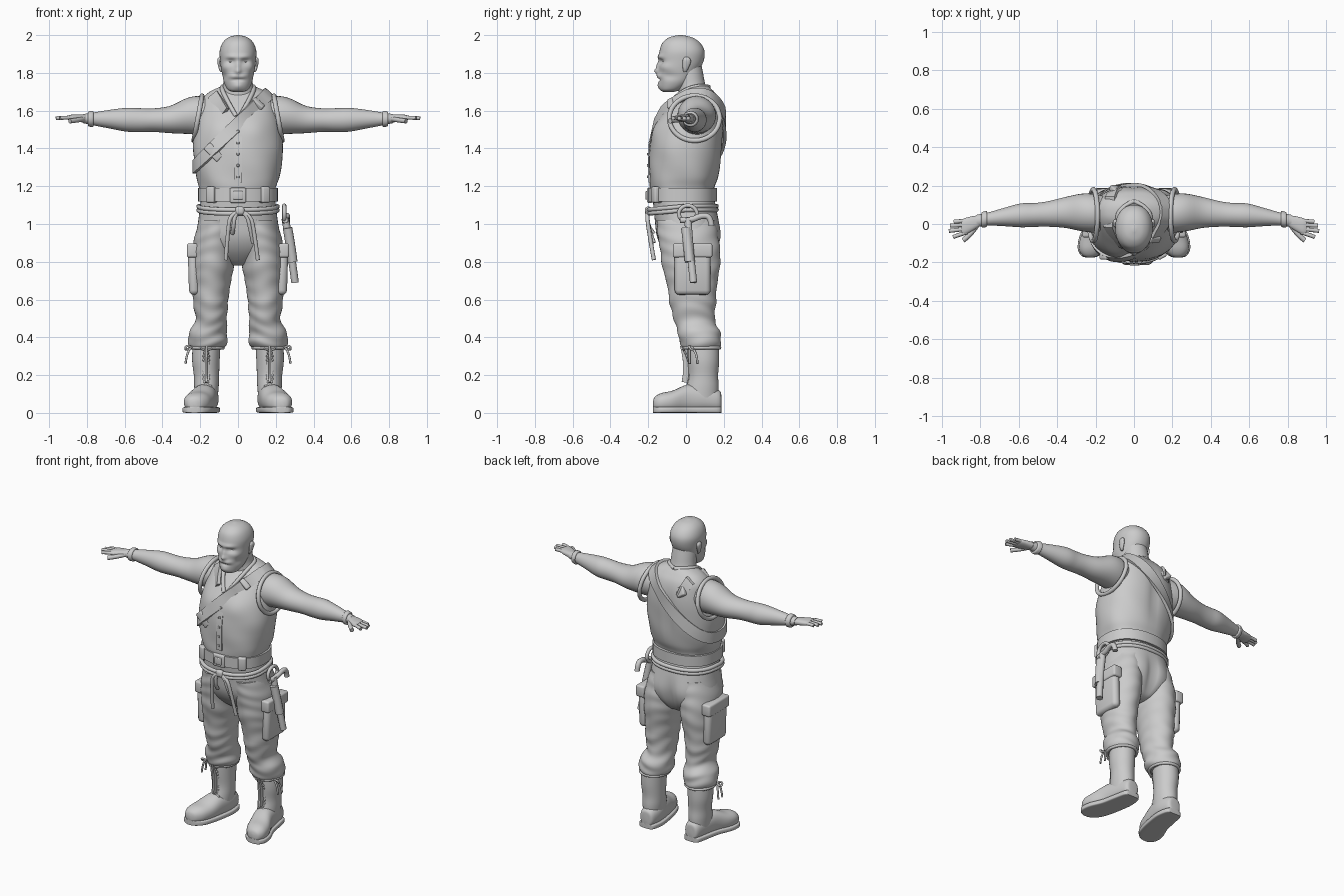
import bpy, bmesh, math
from mathutils import Vector

if "Cube" in bpy.data.objects:
    bpy.data.objects.remove(bpy.data.objects["Cube"])

grey = bpy.data.materials.new("plain_grey")
grey.use_nodes = True
grey.diffuse_color = (.6, .6, .6, 1)
grey.node_tree.nodes["Principled BSDF"].inputs["Base Color"].default_value = (.6, .6, .6, 1)
SIDES = (("left", 1), ("right", -1))


def finish(name, bm):
    bmesh.ops.recalc_face_normals(bm, faces=bm.faces)
    mesh = bpy.data.meshes.new(name)
    bm.to_mesh(mesh)
    bm.free()
    mesh.materials.append(grey)
    mesh.polygons.foreach_set("use_smooth", [True] * len(mesh.polygons))
    mesh.set_sharp_from_angle(angle=math.radians(40))
    obj = bpy.data.objects.new(name, mesh)
    bpy.context.collection.objects.link(obj)
    return obj


def smooth_rows(rows, steps):
    """Rows joined by a smooth spline."""
    rows = [Vector(r) for r in rows]
    out = []
    for i in range(len(rows) - 1):
        a, b, c, d = rows[max(i - 1, 0)], rows[i], rows[i + 1], rows[min(i + 2, len(rows) - 1)]
        for k in range(steps):
            t = k / steps
            out.append(b + (c - a) * t / 2 + (a * 2 - b * 5 + c * 4 - d) * t**2 / 2
                       + (b * 3 - a - c * 3 + d) * t**3 / 2)
    return out + [rows[-1]]


def oval(angle, power):
    c, s = math.cos(angle), math.sin(angle)
    return [math.copysign(abs(v) ** (2 / power), v) for v in (c, s)]


def grid(name, rings, closed=False):
    bm = bmesh.new()
    rings = [[bm.verts.new(p) for p in ring] for ring in rings]
    n = len(rings[0])
    for a, b in zip(rings, rings[1:] + rings[:1] if closed else rings[1:]):
        for i in range(n):
            bm.faces.new((a[i], a[(i + 1) % n], b[(i + 1) % n], b[i]))
    if not closed:
        bm.faces.new(rings[0])
        bm.faces.new(rings[-1])
    return finish(name, bm)


def loft(name, rows, axis="z", side=1, n=32, power=2.0, steps=4, fold=None):
    """Row: position on axis, two centre values, two radii."""
    rings = []
    for t, a, b, ra, rb in smooth_rows(rows, steps):
        ring = []
        for i in range(n):
            ang = math.tau * i / n
            u, v = oval(ang, power)
            k = 1 + (fold(t, ang) if fold else 0)
            p, q = a + u * ra * k, b + v * rb * k
            x, y, z = {"z": (p, q, t), "x": (t, p, q), "y": (p, t, q)}[axis]
            ring.append((x * side, y, z))
        rings.append(ring)
    return grid(name, rings)


def sculpt(obj, bumps):
    """Push the surface around a centre, on both sides."""
    for centre, radius, push in bumps:
        for s in ((1, -1) if centre[0] else (1,)):
            for v in obj.data.vertices:
                d = [(v.co[i] - centre[i] * (s if i == 0 else 1)) / radius[i] for i in range(3)]
                w = math.exp(-sum(e * e for e in d))
                v.co += Vector((push[0] * s, push[1], push[2])) * w


def tube(name, points, radius, side=1, closed=False):
    curve = bpy.data.curves.new(name, "CURVE")
    curve.dimensions = "3D"
    curve.bevel_depth, curve.bevel_resolution = radius, 3
    curve.use_fill_caps = True
    spline = curve.splines.new("NURBS")
    spline.points.add(len(points) - 1)
    for p, (x, y, z) in zip(spline.points, points):
        p.co = (x * side, y, z, 1)
    spline.use_cyclic_u, spline.use_endpoint_u, spline.order_u = closed, True, 3
    spline.resolution_u = 6
    curve.materials.append(grey)
    obj = bpy.data.objects.new(name, curve)
    bpy.context.collection.objects.link(obj)


def band(name, points, width, thick, closed=False):
    """Flat strap lying on the body."""
    points, rings = [Vector(p) for p in points], []
    for i, p in enumerate(points):
        nxt = points[(i + 1) % len(points)] if closed or i + 1 < len(points) else p
        along = (nxt - (points[i - 1] if closed or i else p)).normalized()
        out = Vector((p.x, p.y, 0 if p.z < 1.6 else (p.z - 1.6) * 2))
        out = (out - along * out.dot(along)).normalized()
        across = along.cross(out) * width / 2
        rings.append([p - across - out * thick, p + across - out * thick,
                      p + across + out * thick, p - across + out * thick])
    return grid(name, rings, closed)


def block(name, loc, size, bevel, turn=(0, 0, 0)):
    bm = bmesh.new()
    bmesh.ops.create_cube(bm, size=1)
    for v in bm.verts:
        v.co = Vector([v.co[i] * size[i] for i in range(3)])
    bmesh.ops.bevel(bm, geom=bm.edges[:], offset=bevel, segments=3, profile=.5, affect="EDGES")
    obj = finish(name, bm)
    obj.location, obj.rotation_euler = loc, turn


# Vest
VEST = [(1.16, 0, -.02, .195, .165), (1.2, 0, -.02, .205, .172), (1.25, 0, -.012, .22, .182),
        (1.33, 0, -.005, .232, .19), (1.42, 0, .003, .238, .19), (1.52, 0, .02, .225, .178),
        (1.6, 0, .04, .205, .152), (1.66, 0, .057, .188, .118), (1.7, 0, .062, .15, .085),
        (1.73, 0, .06, .085, .06)]
vest = loft("vest", VEST, n=64, power=2.3, steps=6,
            fold=lambda z, a: .012 * math.sin(5 * a + z * 25) * max(0, 1.5 - z) * 4)
sculpt(vest, [((.09, -.15, 1.5), (.08, .08, .07), (0, -.015, 0)),
              ((0, .2, 1.45), (.03, .1, .16), (0, -.012, 0))])
DENSE = smooth_rows(VEST, 12)


def vest_at(z):
    return min(DENSE, key=lambda r: abs(r[0] - z))


def on_vest(x, z, face=-1):
    _, _, cy, rx, ry = vest_at(z)
    return (x, cy + face * ry * max(0, 1 - abs(x / rx) ** 2.3) ** (1 / 2.3), z)


band("vest_placket", [on_vest(0, 1.22 + .04 * i) for i in range(10)], .04, .006)
for i in range(6):
    x, y, z = on_vest(0, 1.25 + .06 * i)
    block("vest_button", (x, y - .007, z), (.014, .01, .014), .003)
for word, s in SIDES:
    tube(word + "_collar", [on_vest(.01, 1.57), (.05, -.09, 1.64), (.085, -.01, 1.71),
                            (.085, .08, 1.735), (0, .12, 1.725)], .012, s)
    hole = []
    for i in range(20):
        c, d = oval(math.tau * i / 20, 2)
        hole.append((.212 - .022 * d, .045 + .135 * c, 1.56 + .12 * d))
    tube(word + "_armhole", hole, .013, s, True)

# Shoulder straps
loop = []
for i in range(48):
    c, d = oval(math.tau * i / 48, 2.3)
    z = 1.5
    for _ in range(60):
        z += .15 * (1.53 + vest_at(z)[3] * c - z)
    row = vest_at(z)
    loop.append((row[3] * c * 1.02, row[2] + row[4] * d * 1.03, z))
band("chest_strap", loop, .068, .009, True)
block("strap_buckle", on_vest(-.13, 1.38), (.1, .03, .05), .008, (0, math.radians(45), 0))
over = [on_vest(-.07 - .02 * i, 1.59 + .03 * i) for i in range(4)]
over += [on_vest(-.12 + .01 * i, 1.68 - .03 * i, 1) for i in range(4)]
band("short_strap", over, .06, .01)
block("left_strap_clip", on_vest(.1, 1.63), (.07, .035, .05), .008, (.6, .7, 0))
block("back_clip", on_vest(-.09, 1.62, 1), (.06, .03, .06), .008, (.5, .6, 0))

# Head and neck
loft("neck", [(1.6, 0, .04, .11, .1), (1.68, 0, .045, .1, .085), (1.73, 0, .03, .08, .075),
              (1.8, 0, .015, .075, .075), (1.85, 0, .01, .07, .07)])
head = loft("head", [(1.7, 0, -.09, .03, .03), (1.712, 0, -.08, .055, .055),
                     (1.75, 0, -.058, .075, .085), (1.8, 0, -.042, .086, .103),
                     (1.86, 0, -.026, .094, .118), (1.915, 0, -.021, .097, .119),
                     (1.96, 0, -.025, .081, .099), (1.988, 0, -.028, .05, .06),
                     (2, 0, -.03, .008, .01)], n=80, steps=7, power=2.15)
sculpt(head, [((.038, -.14, 1.86), (.024, .05, .014), (0, .016, 0)),
              ((.035, -.14, 1.885), (.035, .05, .012), (0, -.009, 0)),
              ((0, -.15, 1.835), (.012, .06, .03), (0, -.012, 0)),
              ((0, -.15, 1.808), (.018, .06, .014), (0, -.018, 0)),
              ((.025, -.15, 1.782), (.026, .05, .012), (0, -.011, 0)),
              ((0, -.15, 1.763), (.028, .05, .006), (0, .01, 0)),
              ((0, -.13, 1.73), (.03, .06, .02), (0, -.01, 0)),
              ((.062, -.1, 1.83), (.025, .04, .02), (.005, -.006, 0)),
              ((.07, -.08, 1.785), (.02, .04, .02), (-.007, 0, 0))])
for word, s in SIDES:
    loft(word + "_eye", [(1.85, .037, -.113, .002, .002), (1.858, .037, -.114, .012, .01),
                         (1.866, .037, -.113, .002, .002)], side=s, n=12)
    loft(word + "_ear", [(1.805, .088, -.005, .005, .008), (1.82, .093, -.003, .008, .014),
                         (1.85, .097, .003, .011, .021), (1.872, .098, .004, .011, .02),
                         (1.885, .095, .003, .004, .008)], side=s, n=16)

    # Arms and hands
    arm = loft(word + "_arm", [(.13, .05, 1.57, .09, .09), (.2, .055, 1.575, .1, .102),
                         (.27, .06, 1.572, .098, .095), (.36, .06, 1.553, .08, .072),
                         (.45, .052, 1.55, .066, .062), (.52, .047, 1.55, .062, .063),
                         (.59, .045, 1.552, .062, .063), (.68, .036, 1.555, .047, .049),
                         (.76, .026, 1.556, .034, .035), (.82, .016, 1.558, .032, .024)], "x", s)
    loft(word + "_wristband", [(.765, .026, 1.556, .036, .037), (.77, .026, 1.556, .042, .042),
                               (.79, .022, 1.556, .041, .04), (.795, .022, 1.556, .034, .034)],
         "x", s)
    loft(word + "_palm", [(.8, .018, 1.558, .028, .022), (.84, .003, 1.56, .038, .02),
                          (.88, -.012, 1.562, .043, .017), (.9, -.015, 1.562, .036, .012)],
         "x", s, power=2.5)
    for finger, y, tip in (("little", .017, (.938, .012)), ("ring", -.004, (.958, -.009)),
                           ("middle", -.024, (.964, -.036)), ("index", -.043, (.942, -.068))):
        tube(word + "_" + finger + "_finger", [(.87, y, 1.562), (.91, (y + tip[1]) / 2, 1.565),
                                               (tip[0], tip[1], 1.56)], .0105, s)
    tube(word + "_thumb", [(.82, -.01, 1.555), (.85, -.055, 1.55), (.89, -.085, 1.545)], .013, s)

    # Trouser legs with folds gathered at the cuff
    loft(word + "_trouser_leg",
         [(1.02, .11, 0, .095, .155), (.94, .12, .01, .108, .16), (.86, .128, .022, .113, .158),
          (.77, .133, .027, .11, .152), (.68, .14, .032, .1, .132), (.58, .145, .036, .092, .122),
          (.49, .142, .045, .083, .108), (.43, .158, .068, .1, .112), (.38, .16, .075, .104, .11),
          (.35, .163, .08, .092, .1), (.34, .165, .082, .07, .08)], side=s, n=48, steps=7,
         fold=lambda z, a: (.025 if z < .6 else .012) * math.sin(z * 75 + 2 * math.sin(a * 2 + z * 9)))
    tube(word + "_cuff_cord", [(.165 + .088 * math.cos(i), .083 + .097 * math.sin(i), .345)
                               for i in [math.tau * k / 16 for k in range(16)]], .009, s, True)
    tube(word + "_cord_loop", [(.25, .02, .35), (.275, .01, .36), (.28, .03, .33), (.25, .04, .345)],
         .006, s, True)
    for dy in (0, .04):
        tube(word + "_cord_end", [(.245, .02, .35), (.27, .02 + dy, .33), (.278, .02 + dy, .26)],
             .006, s)
    block(word + "_cargo_pocket", (.235 * s, .035, .745), (.055, .19, .24), .025, (0, .03 * s, 0))
    block(word + "_pocket_flap", (.24 * s, .035, .86), (.062, .21, .075), .012)

    # Boots
    loft(word + "_boot_shaft", [(.38, .165, .09, .074, .084), (.28, .17, .092, .073, .084),
                                (.2, .167, .092, .067, .078), (.14, .167, .088, .065, .085),
                                (.08, .168, .08, .06, .09)], side=s)
    FOOT = [(.187, .163, .06, .02, .035), (.175, .163, .065, .046, .055), (.1, .165, .075, .062, .07),
            (.01, .18, .075, .066, .075), (-.07, .205, .06, .074, .058),
            (-.13, .22, .055, .066, .05), (-.165, .228, .05, .04, .035), (-.175, .23, .045, .012, .015)]
    loft(word + "_boot_foot", FOOT, "y", s, power=2.3)
    loft(word + "_sole", [(y, x, .016, r + .007, .016) for y, x, _, r, _ in FOOT], "y", s, power=6)
    lace = [(.168 + .03 * (-1) ** i, .02 - .001 * (i - 6) ** 2, .34 - .02 * i) for i in range(11)]
    tube(word + "_lace", lace, .005, s)
    tube(word + "_cross_lace", [(.336 - x, y, z) for x, y, z in lace], .005, s)
    band(word + "_boot_tongue", [(s * .168, .01 - .0005 * (i - 6) ** 2, .36 - .02 * i)
                                 for i in range(11)], .05, .006)

# Trouser seat
seat = loft("trouser_seat", [(1.17, 0, -.02, .19, .16), (1.1, 0, -.008, .2, .165),
                             (1.02, 0, .003, .21, .168), (.93, 0, .012, .222, .165),
                             (.86, 0, .022, .2, .14), (.8, 0, .03, .1, .09), (.78, 0, .03, .04, .05)],
            n=48, power=2.3, steps=5)
sculpt(seat, [((.09, .17, .95), (.07, .08, .08), (0, .012, 0)),
              ((0, .18, .9), (.025, .1, .1), (0, -.025, 0))])


def around(z, grow, count=40):
    pts = [oval(math.tau * i / count, 2.3) for i in range(count)]
    return [((.197 + grow) * c, -.018 + (.168 + grow) * d, z) for c, d in pts]


# Belt, buckle and pouches
band("belt", around(1.155, .006), .07, .009, True)
block("buckle", (0, -.192, 1.152), (.085, .03, .08), .008)
block("buckle_plate", (0, -.207, 1.152), (.05, .016, .045), .005)
for word, s in SIDES:
    block(word + "_belt_pouch", (.14 * s, -.155, 1.155), (.05, .05, .085), .01, (0, 0, .5 * s))

# Rope sash with knot and hanging ends
rope = [(x, y, 1.095 - .02 * max(0, -y / .2)) for x, y, z in around(0, .012)]
for dz in (0, -.02):
    tube("rope_sash", [(x, y, z + dz) for x, y, z in rope], .012, closed=True)
block("rope_knot", (.01, -.2, 1.07), (.05, .035, .045), .015)
for x, drop in ((-.065, .81), (.105, .81), (.08, .9), (-.03, .95)):
    tube("rope_end", [(.01, -.2, 1.07), (x * .6, -.205, 1.05), (x * .8, -.2, .98),
                      (x, -.17, drop)], .011)

# Hooked tool hanging from the left hip
tube("tool_handle", [(.25, .01, 1.03), (.28, .02, .86), (.302, .04, .69)], .02)
tube("tool_sheath", [(.262, .0, .98), (.28, .012, .88), (.29, .02, .8)], .026)
tube("tool_hook", [(.25, -.03, 1.02), (.255, .03, 1.02), (.26, .08, 1.045), (.26, .13, 1.04),
                   (.26, .135, .99)], .016)
tube("tool_ring", [(.245, .01 + .05 * math.cos(a), 1.055 + .045 * math.sin(a))
                   for a in [math.tau * k / 10 for k in range(10)]], .011, closed=True)
